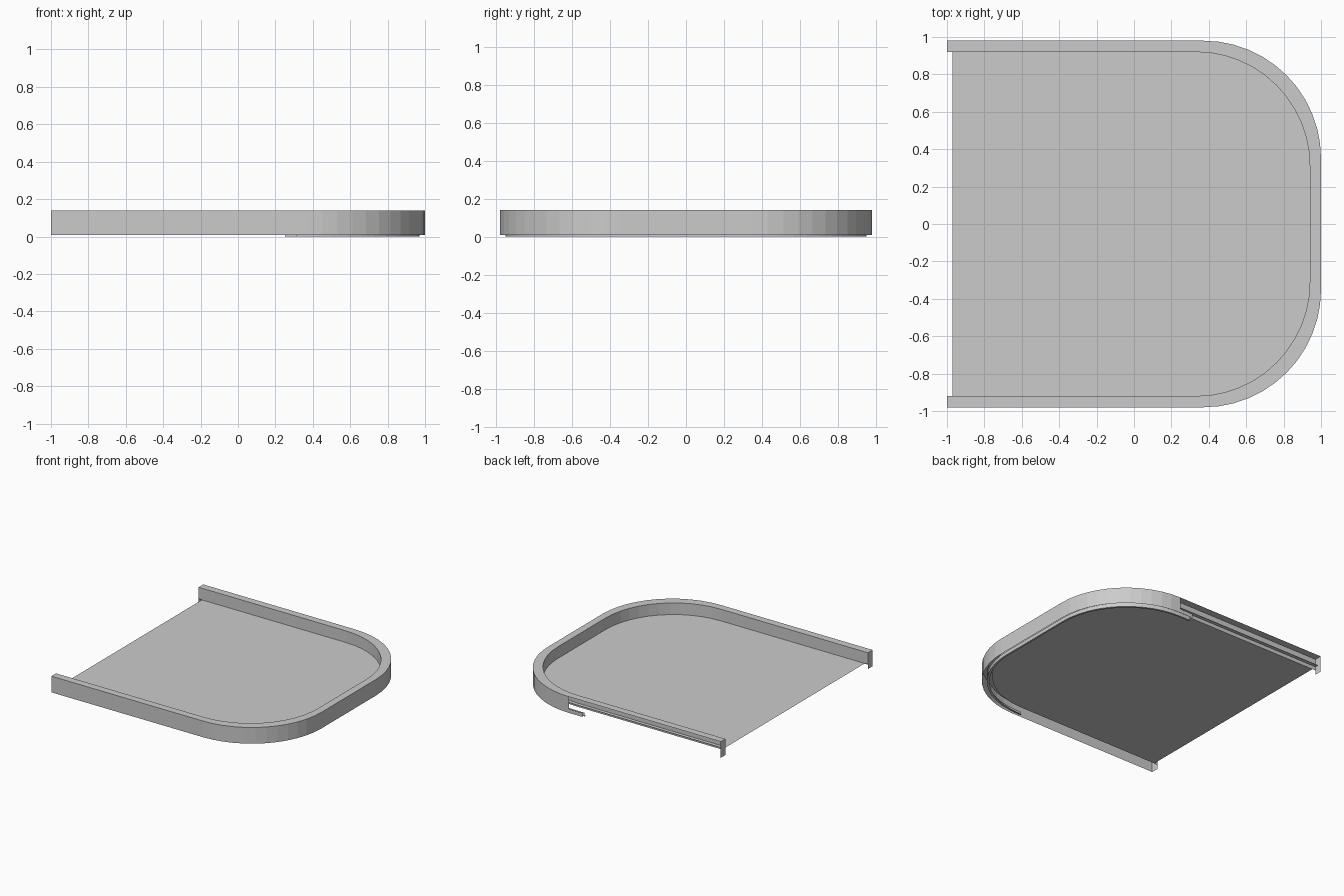
import bpy, bmesh, math

if "Cube" in bpy.data.objects:
    bpy.data.objects.remove(bpy.data.objects["Cube"])

HX, HY, R, SEG = 1.0, 0.98, 0.63, 12


def path(inset, x_start, x_end):
    """U-shaped outline, open at -x, running from the front side to the back side."""
    r = R - inset / 3
    cx, cy = HX - inset - r, HY - inset - r
    pts = [(x_start, -cy - r)]
    for sign, a0 in ((-1, -90), (1, 0)):
        for i in range(SEG + 1):
            a = math.radians(a0 + 90 * i / SEG)
            pts.append((cx + r * math.cos(a), sign * cy + r * math.sin(a)))
    if x_end is not None:
        pts.append((x_end, cy + r))
    return pts


def add(name, verts, faces):
    me = bpy.data.meshes.new(name)
    me.from_pydata(verts, [], faces)
    me.update()
    ob = bpy.data.objects.new(name, me)
    bpy.context.collection.objects.link(ob)
    return ob


def sweep(name, profile, x_start=-HX, x_end=-HX):
    """Sweep an (inset, z) profile along the U outline."""
    verts, faces = [], []
    for inset, z in profile:
        verts += [(x, y, z) for x, y in path(inset, x_start, x_end)]
    n = len(verts) // len(profile)
    for k in range(len(profile) - 1):
        for i in range(n - 1):
            a = k * n + i
            faces.append((a, a + 1, a + n + 1, a + n))
    return add(name, verts, faces)


TOP, BOTTOM, FLOOR = 0.14, 0.008, 0.045
RIM = 0.06

# Outer wall: the straight part of the back side is left open
sweep("outer_wall", [(0, BOTTOM), (0, TOP)], x_end=None)

# Flat top and inner wall down to the floor
sweep("rim_top_and_inner_wall", [(0, TOP), (RIM, TOP), (RIM, FLOOR)])

# Narrow ledge inside the hollow rim
sweep("rim_ledge", [(RIM, 0.075), (0.03, 0.075)])

# Low lip under the curved end
sweep("curved_bottom_lip", [(0.03, 0.03), (0.03, 0.0), (0.045, 0.0)],
      x_start=0.31, x_end=0.25)

# Short tab continuing the outer wall into the open back side
add("wall_tab", [(0.25, HY, BOTTOM), (0.37, HY, BOTTOM),
                 (0.37, HY, 0.04), (0.25, HY, 0.04)], [(0, 1, 2, 3)])

# Floor panel
floor = [(x, y, FLOOR) for x, y in path(RIM, -0.97, -0.97)]
add("floor_panel", floor, [tuple(range(len(floor)))])

# End caps of the two arms
for name, s in (("front_end_cap", -1), ("back_end_cap", 1)):
    yo, yi = s * HY, s * (HY - RIM)
    add(name, [(-HX, yo, BOTTOM), (-HX, yi, BOTTOM), (-HX, yi, TOP), (-HX, yo, TOP)],
        [(0, 1, 2, 3) if s < 0 else (3, 2, 1, 0)])
